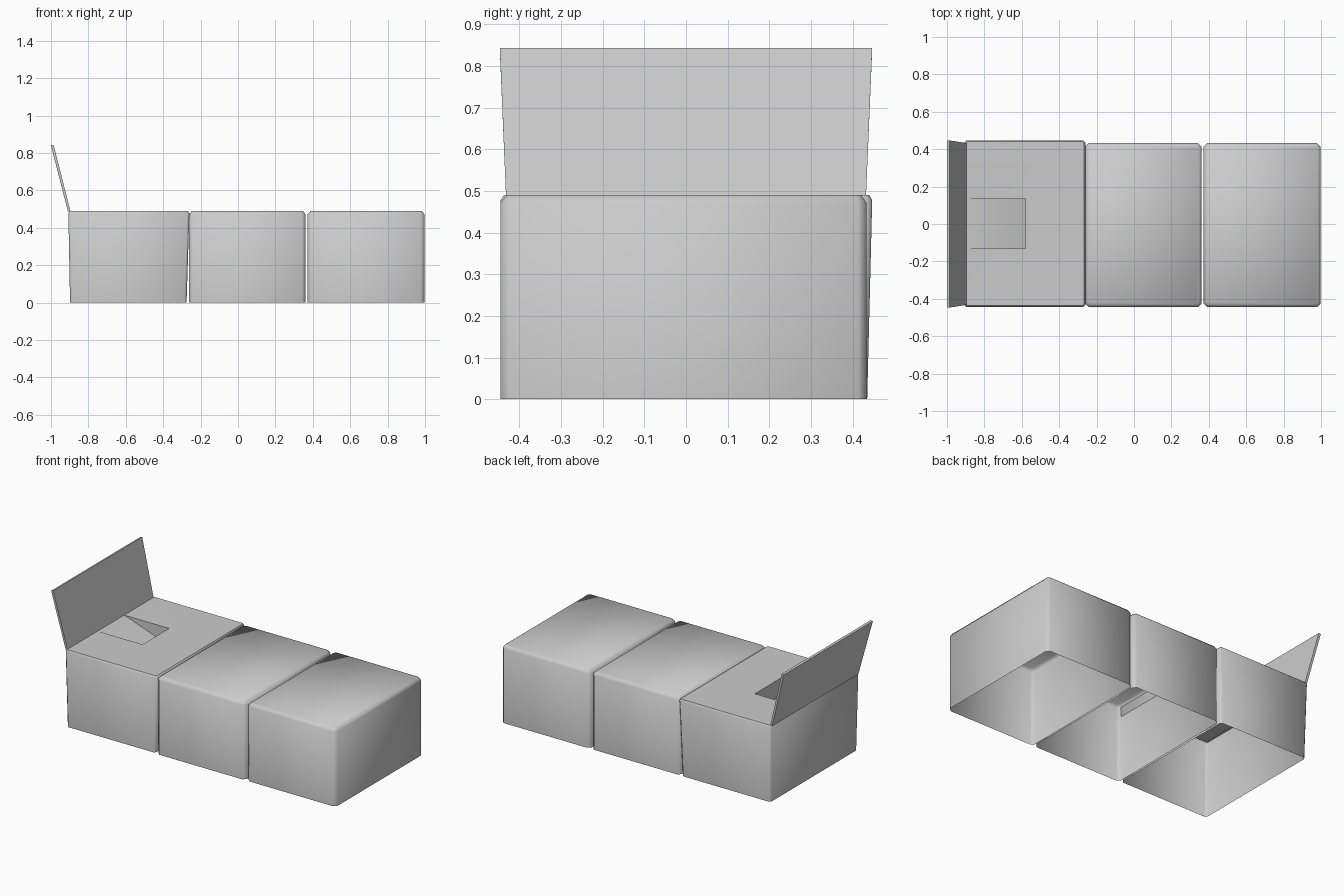
import bpy, bmesh, math
from mathutils import Vector

if "Cube" in bpy.data.objects:
    bpy.data.objects.remove(bpy.data.objects["Cube"])

grey = bpy.data.materials.new("light_grey")
grey.diffuse_color = (0.6, 0.6, 0.6, 1)
grey.use_nodes = True
grey.node_tree.nodes["Principled BSDF"].inputs["Base Color"].default_value = grey.diffuse_color


def finish(name, bm, angle=60):
    bmesh.ops.recalc_face_normals(bm, faces=bm.faces[:])
    mesh = bpy.data.meshes.new(name)
    bm.to_mesh(mesh)
    bm.free()
    obj = bpy.data.objects.new(name, mesh)
    bpy.context.collection.objects.link(obj)
    mesh.materials.append(grey)
    bpy.context.view_layer.objects.active = obj
    obj.select_set(True)
    bpy.ops.object.shade_smooth_by_angle(angle=math.radians(angle))
    obj.select_set(False)
    return obj


def ring(bm, x0, x1, y0, y1, z, c):
    """Rectangle outline with chamfered corners."""
    pts = [(x0 + c, y0), (x1 - c, y0), (x1, y0 + c), (x1, y1 - c),
           (x1 - c, y1), (x0 + c, y1), (x0, y1 - c), (x0, y0 + c)]
    return [bm.verts.new((x, y, z)) for x, y in pts]


def bridge(bm, a, b):
    for i in range(len(a)):
        j = (i + 1) % len(a)
        bm.faces.new((a[i], a[j], b[j], b[i]))


def shell(bm, rings):
    """Walls without a bottom; returns the top outline."""
    loops = [ring(bm, *r) for r in rings]
    for a, b in zip(loops, loops[1:]):
        bridge(bm, a, b)
    return loops[-1]


# Two plain cushions, hollow and open underneath
for name, x0, x1 in (("middle_block", -0.262, 0.362), ("foot_block", 0.372, 0.998)):
    bm = bmesh.new()
    top = shell(bm, [(x0, x1, -0.445, 0.433, 0, 0.02),
                     (x0, x1, -0.445, 0.433, 0.472, 0.02),
                     (x0 + 0.015, x1 - 0.015, -0.43, 0.42, 0.49, 0.012)])
    bm.faces.new(top)
    finish(name, bm)

# Head block: slightly flared, with a sloping pit in the top
bm = bmesh.new()
top = shell(bm, [(-0.898, -0.275, -0.437, 0.435, 0, 0.012),
                 (-0.907, -0.26, -0.445, 0.447, 0.478, 0.012),
                 (-0.9, -0.268, -0.437, 0.44, 0.49, 0.008)])
px0, px1, py0, py1, z, depth = -0.895, -0.58, -0.13, 0.137, 0.49, 0.11
rim = [bm.verts.new(p) for p in ((px0, py0, z), (px1, py0, z), (px1, py1, z), (px0, py1, z))]
# Top surface around the pit opening
for i in range(4):
    j = (i + 1) % 4
    bm.faces.new((top[2 * i], top[2 * i + 1], rim[j], rim[i]))
    bm.faces.new((top[2 * i + 1], top[(2 * i + 2) % 8], rim[j]))
# Pit ramp, end wall and side walls
low0 = bm.verts.new((px1, py0, z - depth))
low1 = bm.verts.new((px1, py1, z - depth))
bm.faces.new((rim[0], low0, low1, rim[3]))
bm.faces.new((rim[1], rim[2], low1, low0))
bm.faces.new((rim[0], rim[1], low0))
bm.faces.new((rim[3], low1, rim[2]))
finish("head_block", bm, 50)

# Leaning headboard, wider at the top
bm = bmesh.new()
lower, upper = [], []
for x, y in ((0, -1), (0.014, -1), (0.014, 1), (0, 1)):
    lower.append(bm.verts.new((-0.909 + x, y * 0.432, 0.486)))
    upper.append(bm.verts.new((-1.0 + x, y * 0.447, 0.84 + x * 0.25)))
bridge(bm, lower, upper)
bm.faces.new(upper)
bm.faces.new(lower)
finish("headboard", bm, 30)
